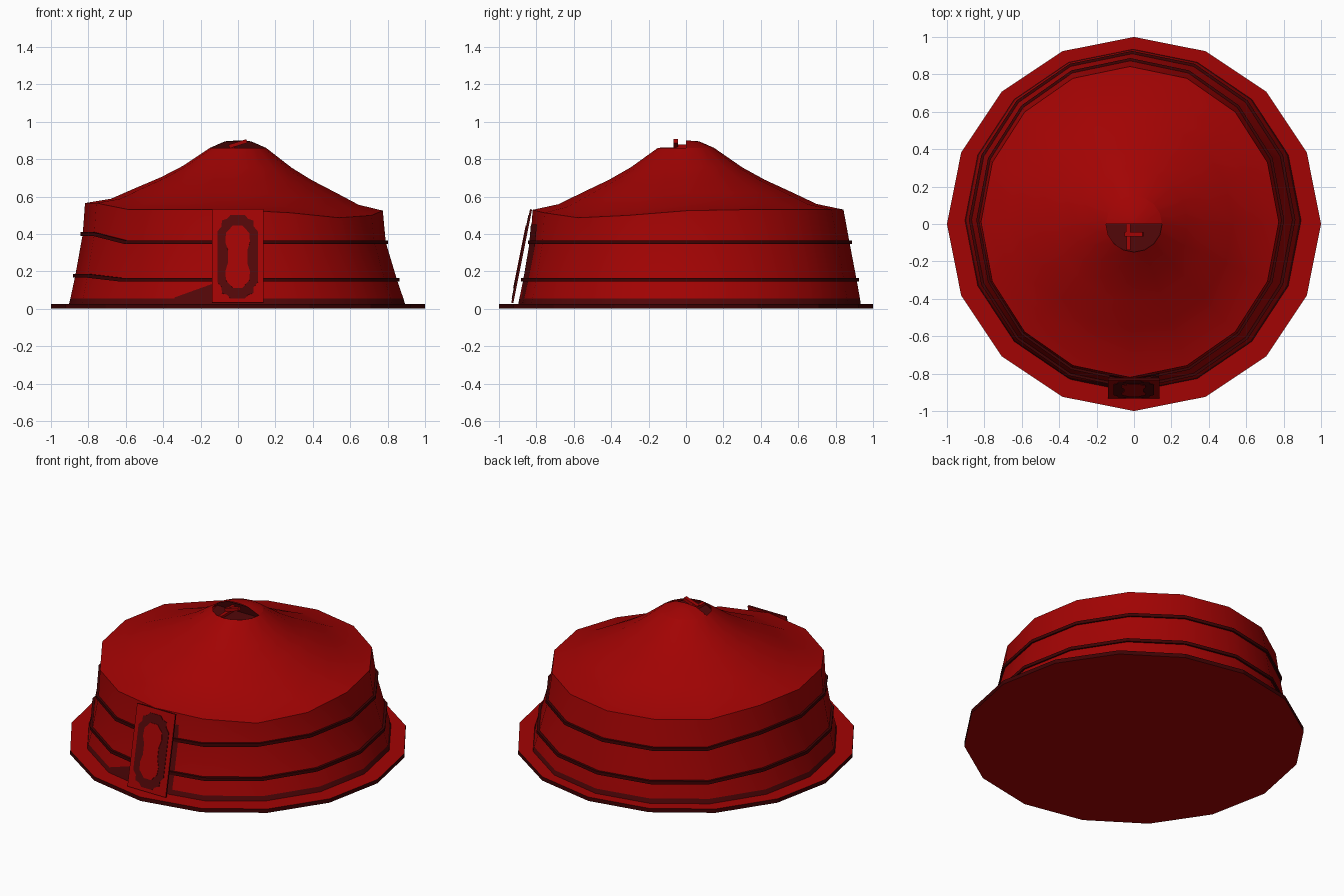
import bpy
import bmesh
from math import sin, cos, pi, radians
from mathutils import Vector, Matrix

cube = bpy.data.objects.get("Cube")
if cube:
    bpy.data.objects.remove(cube)

SIDES = 16


def material(name, r, g, b):
    m = bpy.data.materials.new(name)
    m.use_nodes = True
    m.diffuse_color = (r, g, b, 1)
    m.node_tree.nodes["Principled BSDF"].inputs["Base Color"].default_value = (r, g, b, 1)
    return m


RED = material("red felt", 0.36, 0.001, 0.001)
MAROON = material("maroon", 0.085, 0.002, 0.0025)
DARK = material("dark rope red", 0.048, 0.0005, 0.0008)


def finish(bm, name, mats, smooth=False, recalc=True):
    if recalc:
        bmesh.ops.recalc_face_normals(bm, faces=bm.faces)
    mesh = bpy.data.meshes.new(name)
    bm.to_mesh(mesh)
    bm.free()
    ob = bpy.data.objects.new(name, mesh)
    bpy.context.collection.objects.link(ob)
    for m in mats:
        mesh.materials.append(m)
    if smooth:
        bpy.ops.object.select_all(action='DESELECT')
        ob.select_set(True)
        bpy.context.view_layer.objects.active = ob
        bpy.ops.object.shade_smooth_by_angle(angle=radians(28))
    return ob


def loft(name, rings, mats, closed=False, around=True, rule=None):
    """Join rings of points; closed joins last ring to first."""
    bm = bmesh.new()
    rows = [[bm.verts.new(p) for p in ring] for ring in rings]
    n = len(rows[0])
    for i in range(len(rows) if closed else len(rows) - 1):
        a, b = rows[i], rows[(i + 1) % len(rows)]
        for j in range(n if around else n - 1):
            k = (j + 1) % n
            f = bm.faces.new((a[j], a[k], b[k], b[j]))
            if rule:
                f.material_index = rule(i)
    return finish(bm, name, mats, smooth=True, recalc=closed or around)


def prism(name, outline, depth, mats, matrix):
    """Extrude an outline along local z; sides use the last material."""
    bm = bmesh.new()
    front = [bm.verts.new((x, y, depth)) for x, y in outline]
    back = [bm.verts.new((x, y, 0)) for x, y in outline]
    bm.faces.new(front)
    bm.faces.new(back)
    n = len(outline)
    for i in range(n):
        k = (i + 1) % n
        f = bm.faces.new((front[i], front[k], back[k], back[i]))
        f.material_index = len(mats) - 1
    bm.transform(matrix)
    return finish(bm, name, mats)


# Uneven wall: height, centre x, radius x, centre y, radius y, lift at the right
WALL = [
    (0.02, -0.005, 0.90, 0.019, 0.916, 0.0),
    (0.055, -0.006, 0.89, 0.02, 0.91, 0.0),
    (0.155, -0.01, 0.86, 0.022, 0.89, 0.022),
    (0.355, -0.02, 0.81, 0.021, 0.853, 0.045),
    (0.53, -0.022, 0.796, 0.011, 0.831, 0.035),
]


def ring_point(level, j, out=0.0, dz=0.0):
    z, cx, rx, cy, ry, lift = level
    a = 2 * pi * j / SIDES
    raised = min(1, max(0, (-cos(a) - 0.707) / 0.2)) * lift
    sag = 0.045 * max(0, cos(a + radians(40))) ** 8 if z > 0.5 else 0
    return Vector((cx + (rx + out) * cos(a), cy + (ry + out) * sin(a), z + raised - sag + dz))


def ring(level, out=0.0, dz=0.0):
    return [ring_point(level, j, out, dz) for j in range(SIDES)]


# Ground disc
circle = [(cos(2 * pi * j / SIDES), sin(2 * pi * j / SIDES)) for j in range(SIDES)]
prism("ground_disc", circle, 0.025, [RED, DARK], Matrix())

# Felt wall with a maroon foot strip
loft("wall", [ring(l) for l in WALL], [RED, MAROON], rule=lambda i: 1 if i == 0 else 0)

# Two ropes around the wall
for name, level in (("lower_rope", WALL[2]), ("upper_rope", WALL[3])):
    section = ((-0.01, -0.01), (0.013, -0.01), (0.013, 0.01), (-0.01, 0.01))
    loft(name, [ring(level, o, dz) for o, dz in section], [DARK], closed=True)

# Swept roof from the uneven rim to the round crown opening
rim = ring(WALL[-1])
PROFILE = ((1.0, 0.53), (0.83, 0.56), (0.68, 0.62), (0.5, 0.69), (0.36, 0.755), (0.18, 0.86))
roof = []
for s, z in PROFILE:
    t = (s - 0.18) / 0.82
    roof.append([Vector((0.15 * c * (1 - t) + p.x * t, 0.15 * d * (1 - t) + p.y * t,
                         z + (p.z - 0.53) * t)) for p, (c, d) in zip(rim, circle)])
loft("roof", roof, [RED])

# Crown: recessed floor, half dome over the back, dark face under it
prism("crown_floor", [(0.15 * c, 0.15 * d) for c, d in circle], 0.004, [MAROON],
      Matrix.Translation((0, 0, 0.842)))
half = circle[:SIDES // 2 + 1]
loft("crown_half_dome", [[(r * c, r * d, z) for c, d in half]
     for r, z in ((0.15, 0.86), (0.07, 0.895), (0.002, 0.9))], [RED], around=False)
arch = [(-0.15, 0.845), (0.15, 0.845), (0.15, 0.86), (0.07, 0.893), (-0.07, 0.893), (-0.15, 0.86)]
prism("crown_opening", arch, 0.004, [DARK],
      Matrix.Translation((0, 0.004, 0)) @ Matrix.Rotation(pi / 2, 4, 'X'))


def bar(name, size, place, tilt=0.0):
    bm = bmesh.new()
    bmesh.ops.create_cube(bm, size=1, matrix=Matrix.Translation(place)
                          @ Matrix.Rotation(tilt, 4, 'Y') @ Matrix.Diagonal((*size, 1)))
    finish(bm, name, [RED])


bar("crown_long_bar", (0.022, 0.14, 0.016), (-0.03, -0.07, 0.854))
bar("crown_back_bar", (0.024, 0.05, 0.02), (-0.03, -0.025, 0.868))
bar("crown_cross_bar", (0.1, 0.026, 0.02), (0.0, -0.055, 0.882), -0.3)


# Dark gap in the felt behind the door, with the flap lifted on one side
def on_wall(x, z):
    for lo, hi in zip(WALL, WALL[1:]):
        if z <= hi[0]:
            break
    t = (z - lo[0]) / (hi[0] - lo[0])
    level = [p + (q - p) * t for p, q in zip(lo, hi)]
    j = 12 if x >= level[1] else 11
    a, b = ring_point(level, j), ring_point(level, j + 1)
    f = (x - a.x) / (b.x - a.x)
    return Vector((x, a.y + (b.y - a.y) * f - 0.004, z))


bm = bmesh.new()
columns = ((-0.34, 0.06), (-0.131, 0.135), (-0.13, 0.45), (-0.02, 0.45), (0.134, 0.45))
heights = [0.0, 0.28, 0.72, 1.0]
grid = [[bm.verts.new(on_wall(x, 0.03 + (top - 0.03) * h)) for h in heights]
        for x, top in columns]
for a, b in zip(grid, grid[1:]):
    for i in range(len(heights) - 1):
        bm.faces.new((a[i], b[i], b[i + 1], a[i + 1]))
finish(bm, "doorway_gap", [MAROON], recalc=False)

# Leaning door with an ornate panel
up = Vector((0, 0.1, 0.5)).normalized()
side = Vector((1, 0, 0))
out = side.cross(up)


def door_frame(offset):
    m = Matrix((side, up, out)).transposed().to_4x4()
    m.translation = Vector((-0.002, -0.923, 0.03)) + out * offset
    return m


def mirrored(quarter, centre):
    """Repeat a quarter outline to all four quarters."""
    right = quarter + [(x, -y) for x, y in reversed(quarter)]
    return [(x, y + centre) for x, y in right + [(-x, y) for x, y in reversed(right)]]


prism("door", [(-0.137, 0), (0.137, 0), (0.137, 0.51), (-0.137, 0.51)], 0.011,
      [RED, MAROON], door_frame(0))
ornament = [(0.038, 0.228), (0.056, 0.207), (0.084, 0.198), (0.086, 0.165), (0.108, 0.138), (0.108, 0.07)]
prism("door_ornament", mirrored(ornament, 0.25), 0.003, [MAROON], door_frame(0.011))
centre = [(0.026, 0.17), (0.045, 0.148), (0.062, 0.13), (0.066, 0.08), (0.052, 0.035)]
prism("door_centre_panel", mirrored(centre, 0.25), 0.003, [RED], door_frame(0.014))
